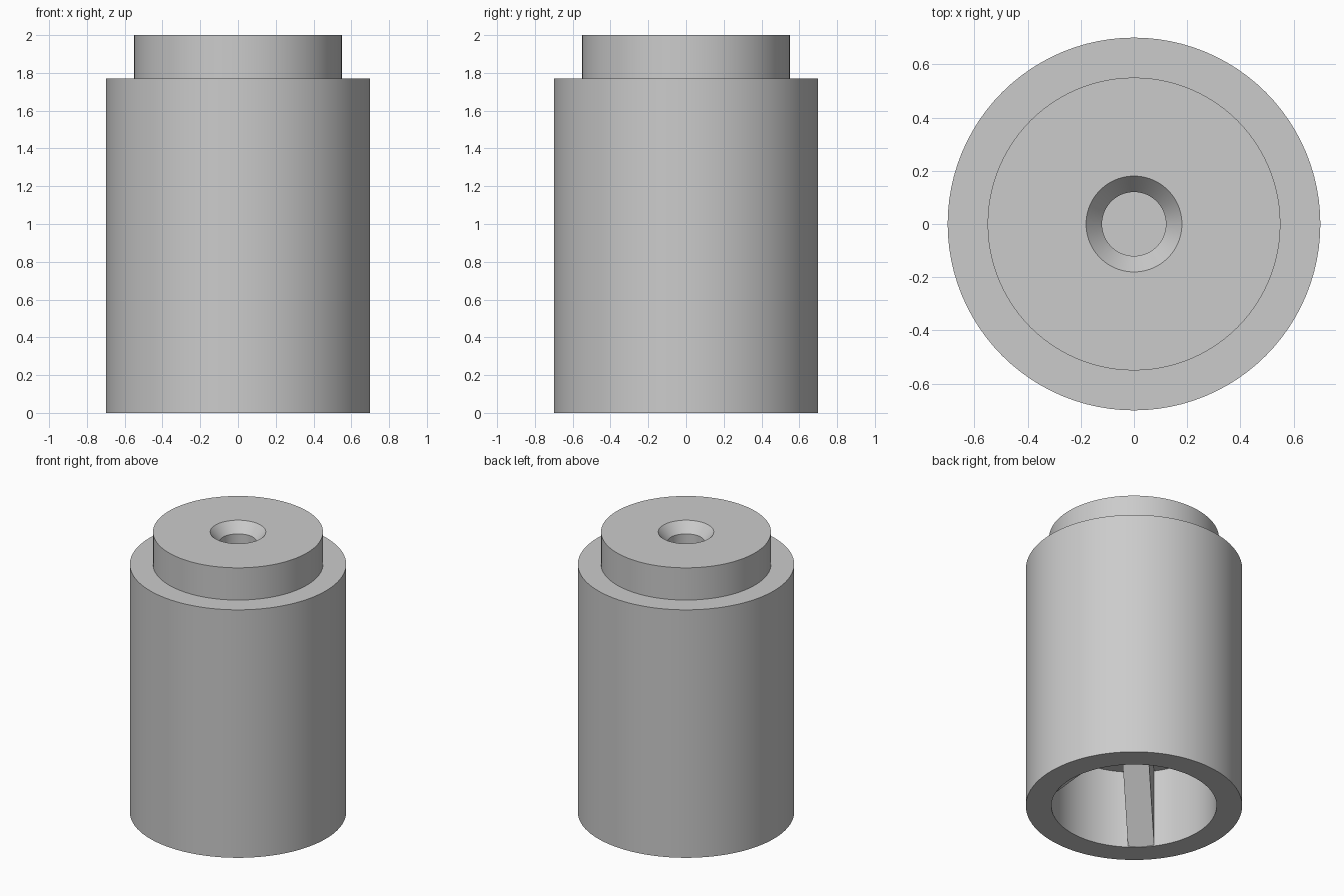
import bpy, bmesh, math
from mathutils import Matrix, Vector

cube = bpy.data.objects.get("Cube")
if cube:
    bpy.data.objects.remove(cube, do_unlink=True)

grey = bpy.data.materials.new("plain grey")
grey.use_nodes = True
COLOUR = (0.6, 0.6, 0.6, 1)
grey.diffuse_color = COLOUR
grey.node_tree.nodes["Principled BSDF"].inputs["Base Color"].default_value = COLOUR

BODY_R, NECK_R, BORE_R = 0.70, 0.55, 0.535
SHOULDER_Z, TOP_Z, BORE_Z = 1.77, 2.0, 0.56


def add_object(name, bm):
    bmesh.ops.recalc_face_normals(bm, faces=bm.faces)
    mesh = bpy.data.meshes.new(name)
    bm.to_mesh(mesh)
    bm.free()
    mesh.materials.append(grey)
    obj = bpy.data.objects.new(name, mesh)
    bpy.context.collection.objects.link(obj)
    return obj


def lathe(name, profile, steps=96):
    """Spin a (radius, height) profile that starts and ends on the axis."""
    bm = bmesh.new()
    verts = [bm.verts.new((r, 0, z)) for r, z in profile]
    edges = [bm.edges.new(pair) for pair in zip(verts, verts[1:])]
    bmesh.ops.spin(bm, geom=verts + edges, cent=(0, 0, 0), axis=(0, 0, 1),
                   angle=math.tau, steps=steps, use_duplicate=False)
    bmesh.ops.remove_doubles(bm, verts=bm.verts, dist=0.0005)
    return add_object(name, bm)


# Stepped body: blind bore below, countersunk blind hole on top
body = lathe("stepped_body", [
    (0, BORE_Z), (BORE_R, BORE_Z), (BORE_R, 0), (BODY_R, 0),
    (BODY_R, SHOULDER_Z), (NECK_R, SHOULDER_Z), (NECK_R, TOP_Z),
    (0.18, TOP_Z), (0.12, 1.93), (0.12, 1.5), (0, 1.5)])
bpy.context.view_layer.objects.active = body
body.select_set(True)
bpy.ops.object.shade_smooth_by_angle(angle=math.radians(30))


# Three sloping ribs meeting on the axis under the bore ceiling
def rib(name, angle, width=0.17):
    outline = [(BORE_R + 0.05, 0.002), (BORE_R, 0.002), (0, BORE_Z - 0.02),
               (0, BORE_Z + 0.02), (BORE_R + 0.05, BORE_Z + 0.02)]
    bm = bmesh.new()
    face = bm.faces.new([bm.verts.new((r, -width / 2, z)) for r, z in outline])
    side = bmesh.ops.extrude_face_region(bm, geom=[face])["geom"]
    moved = [g for g in side if isinstance(g, bmesh.types.BMVert)]
    bmesh.ops.translate(bm, verts=moved, vec=Vector((0, width, 0)))
    bm.transform(Matrix.Rotation(math.radians(angle), 4, 'Z'))
    return add_object(name, bm)


for i in range(3):
    rib(f"inner_rib_{i + 1}", 105 + 120 * i)
